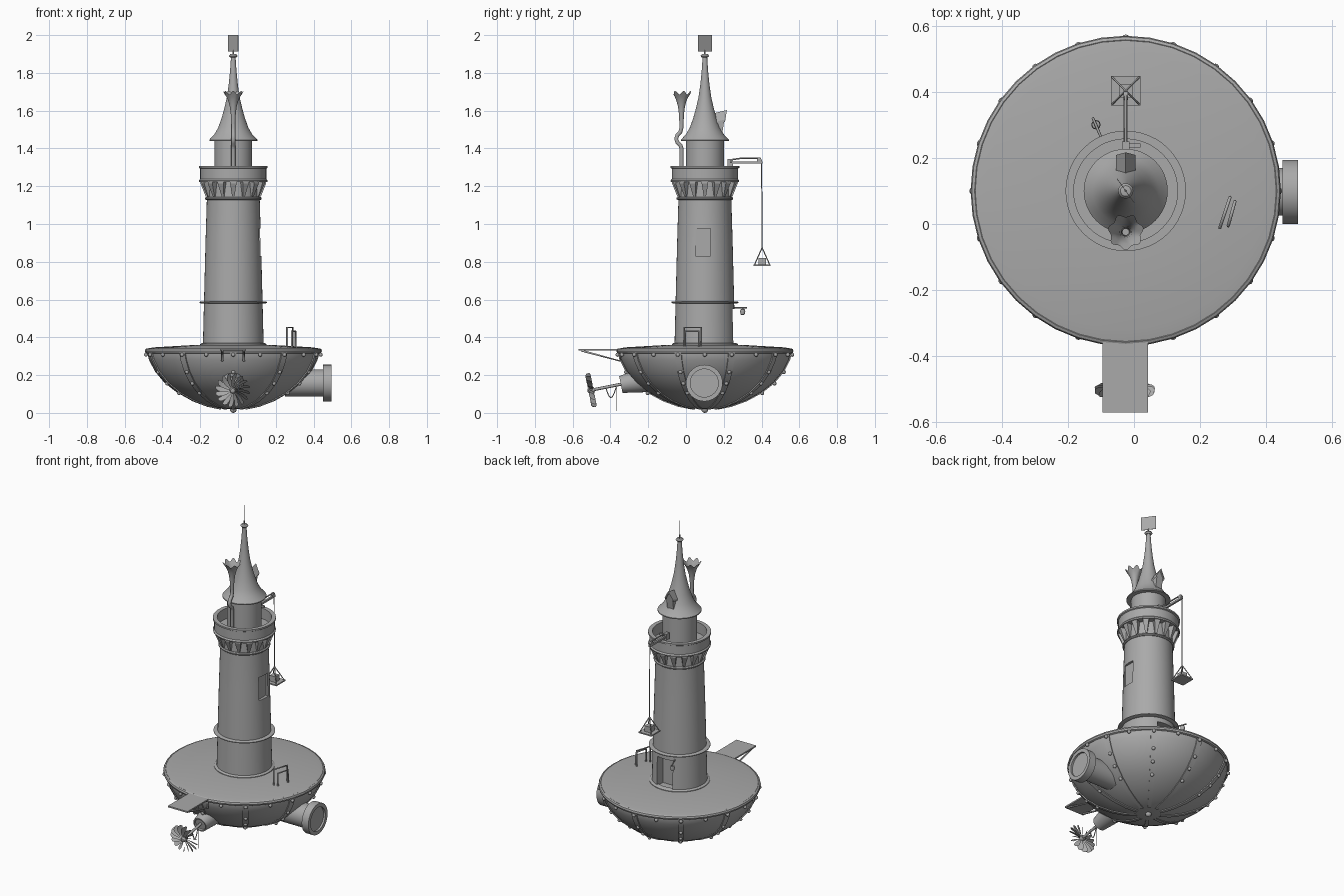
import bpy, bmesh, math
from mathutils import Vector, Matrix

if "Cube" in bpy.data.objects:
    bpy.data.objects.remove(bpy.data.objects["Cube"])
CX, CY = -0.025, 0.1
AXIS = Vector((CX, CY, 0))

def finish(name, bm, smooth=True, recalc=True):
    bmesh.ops.remove_doubles(bm, verts=bm.verts, dist=1e-5)
    if recalc:
        bmesh.ops.recalc_face_normals(bm, faces=bm.faces)
    me = bpy.data.meshes.new(name)
    bm.to_mesh(me)
    bm.free()
    ob = bpy.data.objects.new(name, me)
    bpy.context.collection.objects.link(ob)
    if smooth:
        bpy.ops.object.select_all(action='DESELECT')
        ob.select_set(True)
        bpy.context.view_layer.objects.active = ob
        bpy.ops.object.shade_smooth_by_angle(angle=math.radians(35))
    return ob

def lathe(name, prof, origin=AXIS, axis=(0, 0, 1), seg=48, loop=False, warp=None):
    bm = bmesh.new()
    q = Vector((0, 0, 1)).rotation_difference(Vector(axis).normalized())
    rings = []
    for i, (r, z) in enumerate(prof):
        ring = []
        for k in range(seg):
            a = 2 * math.pi * k / seg
            rr, zz = warp(i, a, r, z) if warp else (r, z)
            ring.append(bm.verts.new(q @ Vector((rr * math.sin(a), -rr * math.cos(a), zz)) + Vector(origin)))
        rings.append(ring)
    pairs = list(zip(rings, rings[1:])) + ([(rings[-1], rings[0])] if loop else [])
    for a, b in pairs:
        for k in range(seg):
            j = (k + 1) % seg
            bm.faces.new((a[k], a[j], b[j], b[k]))
    bmesh.ops.dissolve_degenerate(bm, dist=1e-6, edges=bm.edges)
    return finish(name, bm)

def tubes(name, paths, r, res=2):
    cu = bpy.data.curves.new(name, 'CURVE')
    cu.dimensions, cu.bevel_depth, cu.bevel_resolution, cu.use_fill_caps = '3D', r, res, True
    for p in paths:
        s = cu.splines.new('POLY')
        s.points.add(len(p) - 1)
        for pt, c in zip(s.points, p):
            pt.co = (*c, 1)
    ob = bpy.data.objects.new(name, cu)
    bpy.context.collection.objects.link(ob)
    bpy.ops.object.select_all(action='DESELECT')
    ob.select_set(True)
    bpy.context.view_layer.objects.active = ob
    bpy.ops.object.convert(target='MESH')
    return bpy.context.object

def add_box(bm, c, s, rot=Matrix()):
    bmesh.ops.create_cube(bm, size=1, matrix=Matrix.Translation(c) @ rot @ Matrix.Diagonal((*s, 1)))

def box(name, c, s, rz=0):
    bm = bmesh.new()
    add_box(bm, c, s, Matrix.Rotation(rz, 4, 'Z'))
    return finish(name, bm, False)

def polar(r, a, z):
    return Vector((CX + r * math.sin(a), CY - r * math.cos(a), z))

def ring(name, r, z, w, h):
    return lathe(name, [(r - w, z - h), (r - .3 * w, z - h), (r, z - .4 * h), (r, z + .4 * h), (r - .3 * w, z + h), (r - w, z + h)], loop=True)

# Bowl hull and slightly conical deck
HULL = [(0, .02), (.07, .023), (.14, .037), (.22, .066), (.3, .109), (.365, .16), (.415, .22), (.446, .28), (.457, .32)]
lathe("hull", HULL + [(.455, .341), (.42, .347), (.2, .36), (0, .362)], seg=40)
lathe("hull_rim", [(.457 + .012 * math.cos(t * math.pi / 4), .328 + .014 * math.sin(t * math.pi / 4)) for t in range(8)], seg=40, loop=True)

# Plating ribs down the hull
bm = bmesh.new()
for n in range(10):
    a = n * math.pi / 5
    side = Vector((math.cos(a), math.sin(a), 0))
    prev = None
    for r, z in HULL[1:]:
        w = .008 + .022 * r
        out = Vector((math.sin(a) * r, -math.cos(a) * r, (z - .34) * 1.3)).normalized() * .005
        p = polar(r, a, z)
        row = [bm.verts.new(v) for v in (p - side * w - out, p - side * w + out, p + side * w + out, p + side * w - out)]
        if prev:
            for k in range(3):
                bm.faces.new((prev[k], prev[k + 1], row[k + 1], row[k]))
        prev = row
finish("hull_ribs", bm)

# Rivets on the rim and ribs
bm = bmesh.new()
spots = [polar(.462, n * math.pi / 10, .308) for n in range(20)]
for n in range(10):
    spots += [polar(r + .003, n * math.pi / 5, z - .004) for r, z in (HULL[4], HULL[5], HULL[6])]
for p in spots:
    bmesh.ops.create_uvsphere(bm, u_segments=10, v_segments=6, radius=.011, matrix=Matrix.Translation(p))
bmesh.ops.create_uvsphere(bm, u_segments=16, v_segments=8, radius=.018, matrix=Matrix.Translation((CX, CY, .018)))
finish("rivets", bm)

# Side port with recessed face
lathe("side_port", [(.072, -.2), (.072, 0), (.097, 0), (.097, .047), (.074, .047), (.074, .035), (0, .035)],
      origin=(.449, .097, .158), axis=(1, 0, 0), seg=40)

# Tower shaft with door and window recesses
tower = lathe("tower", [(0, .35), (.161, .35), (.155, .59), (.147, .9), (.14, 1.13), (.14, 1.235), (0, 1.235)])
for c, s in (((-.025, .25, .45), (.11, .12, .2)), ((.13, .09, .903), (.05, .08, .145))):
    cutter = box("cutter", c, s)
    cutter.hide_render = True
    mod = tower.modifiers.new("cut", 'BOOLEAN')
    mod.object, mod.solver = cutter, 'EXACT'
    bpy.context.view_layer.objects.active = tower
    bpy.ops.object.modifier_apply(modifier=mod.name)
    bpy.data.objects.remove(cutter)
ring("tower_base_ring", .175, .36, .03, .01)
ring("tower_band", .178, .585, .03, .006)
ring("corbel_base_ring", .15, 1.135, .02, .008)

# Corbels under the gallery
bm = bmesh.new()
for n in range(16):
    a = n * math.pi / 8
    side = Vector((math.cos(a), math.sin(a), 0))
    sec = [(.13, 1.145, .006), (.146, 1.145, .006), (.174, 1.215, .017), (.174, 1.228, .017), (.13, 1.228, .017)]
    l = [bm.verts.new(polar(r, a, z) - side * w) for r, z, w in sec]
    m = [bm.verts.new(polar(r, a, z) + side * w) for r, z, w in sec]
    bm.faces.new(l)
    bm.faces.new(m)
    for k in range(5):
        bm.faces.new((l[k], l[(k + 1) % 5], m[(k + 1) % 5], m[k]))
finish("corbels", bm, False)

# Gallery parapet
lathe("gallery", [(0, 1.222), (.18, 1.222), (.182, 1.23), (.175, 1.238), (.175, 1.293), (.182, 1.297), (.182, 1.307),
                  (.157, 1.307), (.157, 1.24), (0, 1.24)])

# Turret, roof and finial
lathe("turret", [(.1, 1.235), (.1, 1.45)])
lathe("roof", [(0, 1.44), (.127, 1.44), (.127, 1.446), (.1, 1.475), (.08, 1.51), (.062, 1.56), (.048, 1.61), (.034, 1.67),
               (.024, 1.74), (.017, 1.81), (.012, 1.885), (0, 1.885)])
lathe("finial", [(0, 1.878), (.016, 1.881), (.023, 1.89), (.016, 1.899), (0, 1.902)], seg=20)
tubes("flag_pole", [[(CX, CY, 1.89), (CX, CY, 1.92)]], .004)
box("flag", (CX, CY, 1.957), (.09, .002, .086), math.atan2(-.074, .053))

# Dormer on the back of the roof, leaning outward
def prism(name, sec, y0, y1):
    bm = bmesh.new()
    f = bm.faces.new([bm.verts.new((CX + x, y0, z)) for x, z in sec])
    g = bmesh.ops.extrude_face_region(bm, geom=[f])
    for v in g['geom']:
        if isinstance(v, bmesh.types.BMVert):
            v.co.y = y1
    for v in bm.verts:
        v.co.y, v.co.z = v.co.y - .15 * (1.6 - v.co.z), v.co.z + .25 * (v.co.y - .21)
    return finish(name, bm, False)
prism("dormer", [(-.022, 1.475), (.022, 1.475), (.022, 1.55), (0, 1.585), (-.022, 1.55)], .12, .21)
prism("dormer_roof", [(-.029, 1.54), (-.029, 1.552), (0, 1.602), (.029, 1.552), (.029, 1.54), (0, 1.585)], .135, .216)

# Chimney pipe with scalloped horn
tubes("chimney_pipe", [[(CX, -.024, 1.24), (CX, -.024, 1.4), (CX, -.03, 1.418), (CX, -.046, 1.432), (CX, -.052, 1.45),
                        (CX, -.046, 1.47), (CX, -.03, 1.487), (CX, -.024, 1.51), (CX, -.024, 1.56)]], .011, 3)
def petals(i, a, r, z):
    k = math.cos(7 * a) * (i == 5) + .4 * math.cos(7 * a) * (i == 4)
    return r * (1 + .1 * k), z + .01 * k
lathe("chimney_horn", [(.011, 1.53), (.013, 1.58), (.018, 1.62), (.026, 1.65), (.035, 1.672), (.05, 1.695)],
      origin=(CX, -.024, 0), seg=42, warp=petals)

# Crane with hanging load platform
bm = bmesh.new()
add_box(bm, (CX, .315, 1.326), (.012, .18, .012))
add_box(bm, (CX, .235, 1.325), (.022, .03, .04))
add_box(bm, (CX + .025, .238, 1.33), (.04, .012, .012))
finish("crane_arm", bm, False)
tubes("crane_brace", [[(CX, .235, 1.34), (CX, .3, 1.349), (CX, .39, 1.349)], [(CX, .39, 1.32), (CX, .39, 1.352)]], .004)
lathe("pulley", [(0, -.007), (.013, -.007), (.013, .007), (0, .007)], origin=(CX, .388, 1.338), axis=(1, 0, 0), seg=16)
corners = [(CX + sx * .04, .403 + sy * .04, .785) for sx in (-1, 1) for sy in (-1, 1)]
tubes("crane_ropes", [[(CX, .4, 1.34), (CX, .403, .875)]] + [[(CX, .403, .875), c] for c in corners], .003, 1)
box("load_platform", (CX, .403, .781), (.09, .09, .008))
box("crate", (CX, .403, .803), (.04, .04, .036))

# Door lantern on a bracket beside the door
tubes("lantern_bracket", [[(-.09, .24, .557), (-.125, .322, .557)], [(-.115, .3, .557), (-.115, .3, .54)]], .004)
lathe("lantern", [(0, .518), (.01, .52), (.014, .535), (.012, .547), (0, .553)], origin=(-.115, .3, 0), seg=12)

# Deck ladder handrails
tubes("handrails", [[(.26, -.01, .35), (.26, -.01, .452), (.29, .08, .452), (.29, .08, .35)],
                    [(.285, -.005, .35), (.285, -.005, .432), (.305, .068, .432), (.305, .068, .35)]], .005)

# Gangplank and its struts
box("gangplank", (-.026, -.455, .335), (.138, .23, .009))
tubes("gangplank_struts", [[(x, -.555, .33), (x, -.35, .275), (x, -.35, .335)] for x in (-.083, .031)], .006, 1)

# Stern tube, shaft and propeller
D = Vector((0, -1, -.2)).normalized()
hub = Vector((-.028, -.503, .12))
lathe("stern_tube", [(.075, -.2), (.062, -.1), (.045, 0), (.038, 0), (.036, -.01), (0, -.01)], origin=(-.028, -.345, .15), axis=D, seg=28)
tubes("propeller_shaft", [[hub, hub - D * .2]], .008)
lathe("propeller_hub", [(0, -.018), (.015, -.018), (.018, 0), (.012, .016), (0, .02)], origin=hub, axis=D, seg=20)
bm = bmesh.new()
tilt = Matrix.Translation(hub) @ Matrix.Rotation(math.atan(.2), 4, 'X')
for n in range(16):
    spin = tilt @ Matrix.Rotation(n * math.pi / 8, 4, 'Y')
    prev = None
    for r, w, bend in ((.012, .005, 0), (.035, .009, .001), (.06, .013, .005), (.08, .013, .011), (.09, .007, .016)):
        row = [bm.verts.new(spin @ Vector((s * w * .8 + bend, s * w * 1.1, r))) for s in (-1, 1)]
        if prev:
            bm.faces.new((prev[0], prev[1], row[1], row[0]))
        prev = row
bmesh.ops.solidify(bm, geom=bm.faces[:], thickness=.002)
finish("propeller_blades", bm)

# Slack chain and sounding line by the shaft
tubes("shaft_chain", [[(CX, -.425 + .055 * t / 6, .135 - .055 * math.sin(math.pi * t / 6)) for t in range(7)]], .003, 1)
tubes("sounding_line", [[(CX, -.366, .15), (CX, -.366, .01)]], .002, 1)

# Dark grey finish on every part
mat = bpy.data.materials.new("dark_grey")
mat.diffuse_color = (.4, .4, .4, 1)
mat.use_nodes = True
mat.node_tree.nodes["Principled BSDF"].inputs["Base Color"].default_value = mat.diffuse_color
for ob in bpy.data.objects:
    ob.data.materials.clear()
    ob.data.materials.append(mat)
